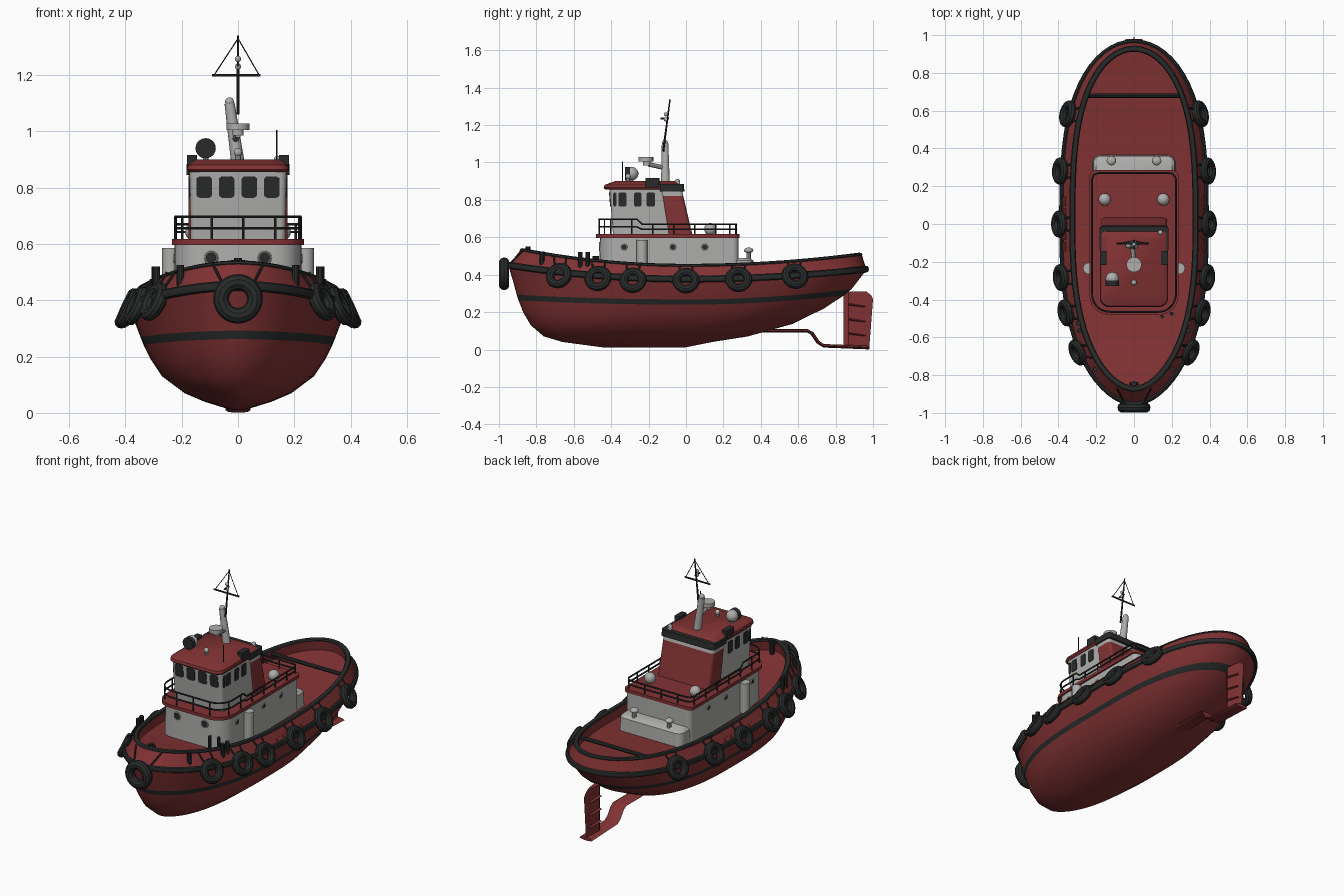
import bpy, bmesh, math
from mathutils import Vector as V, Matrix

if "Cube" in bpy.data.objects:
    bpy.data.objects.remove(bpy.data.objects["Cube"])

def material(name, rgb):
    m = bpy.data.materials.new(name)
    m.diffuse_color = (*rgb, 1)
    m.use_nodes = True
    m.node_tree.nodes["Principled BSDF"].inputs["Base Color"].default_value = m.diffuse_color
    return m

RED = material("hull red", (0.225, 0.032, 0.034))
WHITE = material("grey white", (0.42, 0.42, 0.41))
BLACK = material("rubber black", (0.022, 0.024, 0.024))

# ---------- helpers ----------
def finish(name, bm, *mats, angle=35):
    bmesh.ops.recalc_face_normals(bm, faces=bm.faces)
    me = bpy.data.meshes.new(name)
    bm.to_mesh(me)
    bm.free()
    for m in mats:
        me.materials.append(m)
    me.shade_smooth()
    me.set_sharp_from_angle(angle=math.radians(angle))
    ob = bpy.data.objects.new(name, me)
    bpy.context.collection.objects.link(ob)
    return ob

def loft(bm, rings, strips=None, cyclic=False, deck=False):
    vs = [[bm.verts.new(p) for p in r] for r in rings]
    n, k = len(vs[0]), len(vs)
    for j in range(k if cyclic else k - 1):
        a, b = vs[j], vs[(j + 1) % k]
        for i in range(n):
            f = bm.faces.new((a[i], a[(i + 1) % n], b[(i + 1) % n], b[i]))
            f.material_index = strips[j] if strips else 0
    if cyclic:
        return
    bm.faces.new(vs[0]).material_index = strips[0] if strips else 0
    top = vs[-1]
    if deck:    # strips of quads across the boat
        for i in range(n // 2):
            q = [top[i], top[i + 1], top[n - i - 1], top[(n - i) % n]]
            bm.faces.new(list(dict.fromkeys(q)))
    else:
        bm.faces.new(top).material_index = strips[-1] if strips else 0

def tube(bm, pts, r, rz=None, cyclic=False, n=8, ref=None, taper=1.0):
    pts = [V(p) for p in pts]
    m, rings = len(pts), []
    for i, p in enumerate(pts):
        a = pts[(i - 1) % m] if cyclic or i else p
        b = pts[(i + 1) % m] if cyclic or i < m - 1 else p
        t = (b - a).normalized()
        up = ref or (V((0, 0, 1)) if abs(t.z) < 0.9 else V((0, 1, 0)))
        s = t.cross(up).normalized()
        u = s.cross(t)
        k = 1 + (taper - 1) * i / (m - 1)
        rings.append([p + (s * r * math.cos(2 * math.pi * j / n)
                      + u * (rz or r) * math.sin(2 * math.pi * j / n)) * k for j in range(n)])
    loft(bm, rings, cyclic=cyclic)

def ball(bm, c, r, sz=1):
    bmesh.ops.create_uvsphere(bm, u_segments=16, v_segments=10, radius=r,
                              matrix=Matrix.Translation(c) @ Matrix.Diagonal((1, 1, sz, 1)))

def rrect(y0, y1, w, z, rf, ra, seg=6):
    pts = []
    for cx, cy, r, a0 in ((w - rf, y0 + rf, rf, -90), (w - ra, y1 - ra, ra, 0),
                          (-w + ra, y1 - ra, ra, 90), (-w + rf, y0 + rf, rf, 180)):
        for i in range(seg + 1):
            a = math.radians(a0 + 90 * i / seg)
            pts.append(V((cx + r * math.cos(a), cy + r * math.sin(a), z)))
    return pts

def block(name, mats, rows, strips=None):
    bm = bmesh.new()
    loft(bm, [rrect(*r) for r in rows], strips)
    return finish(name, bm, *mats)

def frame(nrm):
    nrm = V(nrm).normalized()
    u = V((0, 0, 1)).cross(nrm).normalized()
    return nrm, u, nrm.cross(u)

def plate(bm, c, nrm, w, h, r, d=0.004):
    nrm, u, v = frame(nrm)
    shape = rrect(-h / 2, h / 2, w / 2, 0, r, r, 4)
    loft(bm, [[V(c) + u * p.x + v * p.y + nrm * s for p in shape] for s in (-d, d)])

def resample(pts, n):
    pts = pts + [pts[0]]
    seg = [(b - a).length for a, b in zip(pts, pts[1:])]
    out, j, acc = [], 0, 0.0
    for i in range(n):
        d = sum(seg) * i / n
        while acc + seg[j] < d:
            acc += seg[j]
            j += 1
        out.append(pts[j].lerp(pts[j + 1], (d - acc) / max(seg[j], 1e-9)))
    return out

# ---------- hull ----------
def sheer(y):
    return (0.11 if y < 0 else 0.07) * y * y

def curve(c):
    p, q = (3, 0.5) if c > 0 else (2.6, 0.55)
    return max(0, 1 - abs(c) ** p) ** q

def hull_ring(z, yb, ys, w, fb, fs, yc, n=72):
    out = []
    for i in range(n):
        c, s = math.cos(2 * math.pi * i / n), math.sin(2 * math.pi * i / n)
        y = yc + c * ((ys - yc) if c > 0 else (yc - yb))
        x = 0 if i in (0, n // 2) else math.copysign(w * curve(c), s)
        out.append(V((x, y, z + sheer(y) * (fb if y < 0 else fs))))
    return out

LEVELS = [(.012, -.45, .0, .03, 0, 0, -.25), (.04, -.66, .14, .12, 0, 0, -.22),
          (.07, -.76, .33, .19, 0, 0, -.18), (.13, -.83, .57, .27, 0, .3, -.12),
          (.19, -.87, .74, .31, .1, .8, -.07), (.24, -.895, .845, .335, .25, 1, -.03),
          (.268, -.905, .885, .346, .27, 1, -.02), (.32, -.925, .93, .366, .5, 1, 0),
          (.375, -.95, .965, .383, .75, .8, 0), (.445, -.885, .94, .338, 1, 1, 0),
          (.445, -.86, .915, .312, 1, 1, 0), (.385, -.872, .925, .318, 1, 1, 0)]
bm = bmesh.new()
loft(bm, [hull_ring(*l) for l in LEVELS], [0] * 5 + [1] + [0] * 5, deck=True)
finish("hull", bm, RED, BLACK, angle=40)

bm = bmesh.new()
tube(bm, hull_ring(.447, -.873, .928, .326, 1, 1, 0), .016, .011, cyclic=True)
finish("bulwark_cap", bm, BLACK)
bm = bmesh.new()
tube(bm, hull_ring(.377, -.952, .966, .384, .75, .8, 0), .012, .018, cyclic=True)
finish("rub_rail", bm, BLACK)

# ---------- tyre fenders ----------
def side(y):    # half width of the hull at the rub rail
    return .383 * curve(y / .965 if y > 0 else y / .95)

def tyre(bm, c, nrm, R, r):
    nrm, u, v = frame(nrm)
    tube(bm, [c + (u * math.cos(a) + v * math.sin(a)) * R for a in
              [2 * math.pi * i / 28 for i in range(28)]], r, cyclic=True, n=10, ref=nrm)
    return u, v

bm, straps = bmesh.new(), bmesh.new()
for sx in (-1, 1):
    for y, z in ((-.675, .395), (-.468, .38), (-.283, .37), (0, .368), (.28, .375), (.58, .392)):
        slope = (side(y + .01) - side(y - .01)) / .02
        flat = V((sx, -slope, 0)).normalized()
        c = V((sx * side(y), y, z)) + flat * .012
        u, v = tyre(bm, c, flat * .91 + V((0, 0, .42)), .05, .023)
        for k in (-.03, .03):
            end = V((sx * (side(y) - .048), y, .45 + sheer(y))) + u * k * 1.2
            tube(straps, [c + v * .045 + u * k, end], .005, n=6)
u, v = tyre(bm, V((0, -.972, .405)), (0, -1, 0), .06, .028)
for k in (-.05, .05):
    tube(straps, [(k, -.95, .45), (k * 1.8, -.872, .53)], .005, n=6)
finish("tyre_fenders", bm, BLACK)
finish("fender_straps", straps, BLACK)

# ---------- rudder and its shoe ----------
bm = bmesh.new()
loft(bm, [[V((x, y, z)) for x, y in ((0, .842), (.016, .87), (.01, .93), (0, y1), (-.01, .93), (-.016, .87))]
          for z, y1 in ((.012, .98), (.27, 1.0), (.29, .99), (.31, .965))])
for z in (.08, .155, .235):
    tube(bm, [(0, .87, z + .006), (0, .96, z - .006)], .032, .007, taper=.5)
finish("rudder", bm, RED)
bm = bmesh.new()
tube(bm, [(0, .40, .1), (0, .65, .1), (0, .675, .085), (0, .705, .04), (0, .735, .02), (0, .98, .01)], .045, .01, n=10)
finish("rudder_shoe", bm, RED)

# ---------- deckhouse, boat deck, wheelhouse, funnel casing, roof ----------
block("deckhouse", [WHITE], [(-.465, .28, .225, .38, .1, .03), (-.46, .28, .225, .6, .1, .03)])
block("aft_trunk", [WHITE], [(.1, .365, .22, .38, .03, .04), (.1, .36, .215, .475, .03, .04),
                             (.1, .34, .2, .49, .03, .04)])
block("boat_deck", [RED], [(-.48, .285, .235, .597, .1, .03), (-.48, .285, .235, .617, .1, .03)])
block("wheelhouse", [WHITE], [(-.39, -.07, .168, .61, .02, .02), (-.41, -.07, .172, .87, .02, .02)])
block("funnel_casing", [RED, WHITE, BLACK],
      [(-.09, .035, .176, .61, .008, .02), (-.125, -.015, .176, .822, .008, .02),
       (-.13, -.02, .176, .845, .008, .02), (-.14, -.008, .183, .846, .008, .02),
       (-.14, -.012, .183, .884, .008, .02)], [0, 1, 2, 2])
block("wheelhouse_roof", [RED], [(-.43, -.04, .174, .855, .05, .02), (-.44, -.035, .181, .865, .05, .02),
                                 (-.435, -.035, .178, .88, .05, .02), (-.38, -.06, .15, .9, .04, .02)])

# windows and portholes
bm = bmesh.new()
for x in (-.12, -.04, .04, .12):
    plate(bm, (x, -.4046, .802), (0, -1, -.077), .056, .076, .014)
for sx in (-1, 1):
    for y, w in ((-.38, .018), (-.34, .044), (-.258, .04), (-.188, .044)):
        plate(bm, (sx * .171, y, .802), (sx, 0, -.015), w, .074, .009)
finish("windows", bm, BLACK)
ports, rims = bmesh.new(), bmesh.new()
for sx in (-1, 1):
    spots = [((sx * .225, y, .548), (sx, 0, 0), .02) for y in (-.33, -.07, .1)]
    for c, nrm, r in spots + [((sx * .095, -.462, .55), (0, -1, 0), .036)]:
        plate(ports, c, nrm, r, r, r / 2 - .0001)
        tyre(rims, V(c), nrm, r / 2 + .003, .004)
finish("portholes", ports, BLACK)
finish("porthole_rims", rims, WHITE)

# ---------- boat deck railing ----------
bm = bmesh.new()
path = resample(rrect(-.465, .27, .222, .615, .09, .03), 80)
def rail_z(p):
    return .697 if p.y < -.24 else .67
for k in (1, .5):
    tube(bm, [V((p.x, p.y, .615 + (rail_z(p) - .615) * k)) for p in path], .005, cyclic=True, n=6)
for p in path[::4]:
    tube(bm, [p, V((p.x, p.y, rail_z(p)))], .0045, n=6)
finish("railing", bm, BLACK)

# ---------- deck fittings ----------
bm = bmesh.new()
for sx in (-1, 1):
    tube(bm, [(sx * .24, -.235, .4), (sx * .24, -.235, .57), (sx * .24, -.235, .585)], .03, n=16)
    tube(bm, [(sx * .12, .335, .47), (sx * .12, .335, .52)], .012)
    ball(bm, (sx * .12, .335, .53), .025, .6)
    tube(bm, [(sx * .155, .13, .61), (sx * .155, .13, .64)], .018)
    ball(bm, (sx * .155, .13, .643), .033)
finish("deck_vents", bm, WHITE)
bm = bmesh.new()
for sx in (-1, 1):
    for x, y, h in ((.29, -.565, .52), (.295, -.525, .52), (.205, -.77, .525)):
        tube(bm, [(sx * x, y, .42), (sx * x, y, h)], .013, n=10)
for x, y in ((.15, -.49), (.2, -.475)):
    tube(bm, [(x, y, .4), (x, y, .5)], .01, n=10)
tube(bm, [(0, -.845, .45), (0, -.845, .55)], .014, n=10)
tube(bm, [(-.025, -.845, .535), (.025, -.845, .535)], .008)
finish("bollards", bm, BLACK)
bm = bmesh.new()
tube(bm, [(-.243, .68, .46), (.243, .68, .46)], .012)
finish("towing_beam", bm, BLACK)
bm = bmesh.new()
for sx in (-1, 1):    # freeing ports in the bulwark
    for y in (-.12, -.06, .06, .12):
        plate(bm, (sx * .367, y, .402), (sx, 0, .65), .05, .018, .004)
finish("freeing_ports", bm, RED)

# ---------- roof equipment and mast ----------
bm = bmesh.new()
tube(bm, [(0, -.11, .885), (-.03, -.112, 1.1)], .024, n=14, taper=.75)
ball(bm, (-.03, -.112, 1.105), .016)
tube(bm, [(-.01, -.11, .97), (0, -.2, .99)], .012)
tube(bm, [(0, -.21, .985), (0, -.21, 1.005)], .02, n=14)
tube(bm, [(0, -.215, 1.005), (0, -.215, 1.028)], .04, n=20)
tube(bm, [(0, -.31, .89), (0, -.31, .92)], .01)
ball(bm, (0, -.31, .925), .015)
tube(bm, [(.14, -.045, .85), (.14, -.045, .9)], .018, n=12, taper=.7)
ball(bm, (.14, -.045, .9), .013)
for z in (1.23, 1.257):
    ball(bm, (0, -.108, z), .011)
finish("mast_and_radar", bm, WHITE)
bm = bmesh.new()
tube(bm, [(-.115, -.29, .88), (-.115, -.29, .93)], .01)
ball(bm, (-.115, -.29, .94), .036)
finish("searchlight", bm, WHITE)
bm = bmesh.new()
tube(bm, [(-.115, -.3, .94), (-.115, -.327, .94)], .036, n=20)
finish("searchlight_lens", bm, BLACK)
bm = bmesh.new()
tube(bm, [(0, -.122, 1.06), (0, -.085, 1.34)], .006, taper=.6)
tube(bm, [(-.093, -.104, 1.2), (.08, -.104, 1.2)], .005, n=6)
tube(bm, [(0, -.135, 1.235), (0, -.09, 1.235)], .005, n=6)
for x in (-.085, .075):
    tube(bm, [(x, -.104, 1.2), (0, -.087, 1.33)], .0022, n=5)
tube(bm, [(.138, -.34, .87), (.138, -.34, 1.005)], .003, n=6)
finish("topmast_and_antenna", bm, BLACK)
for sx, nm in ((-1, "left"), (1, "right")):
    block("roof_locker_" + nm, [BLACK], [(-.217, -.143, .018, z, .004, .004) for z in (.87, .917)]
          ).location.x = sx * .163
